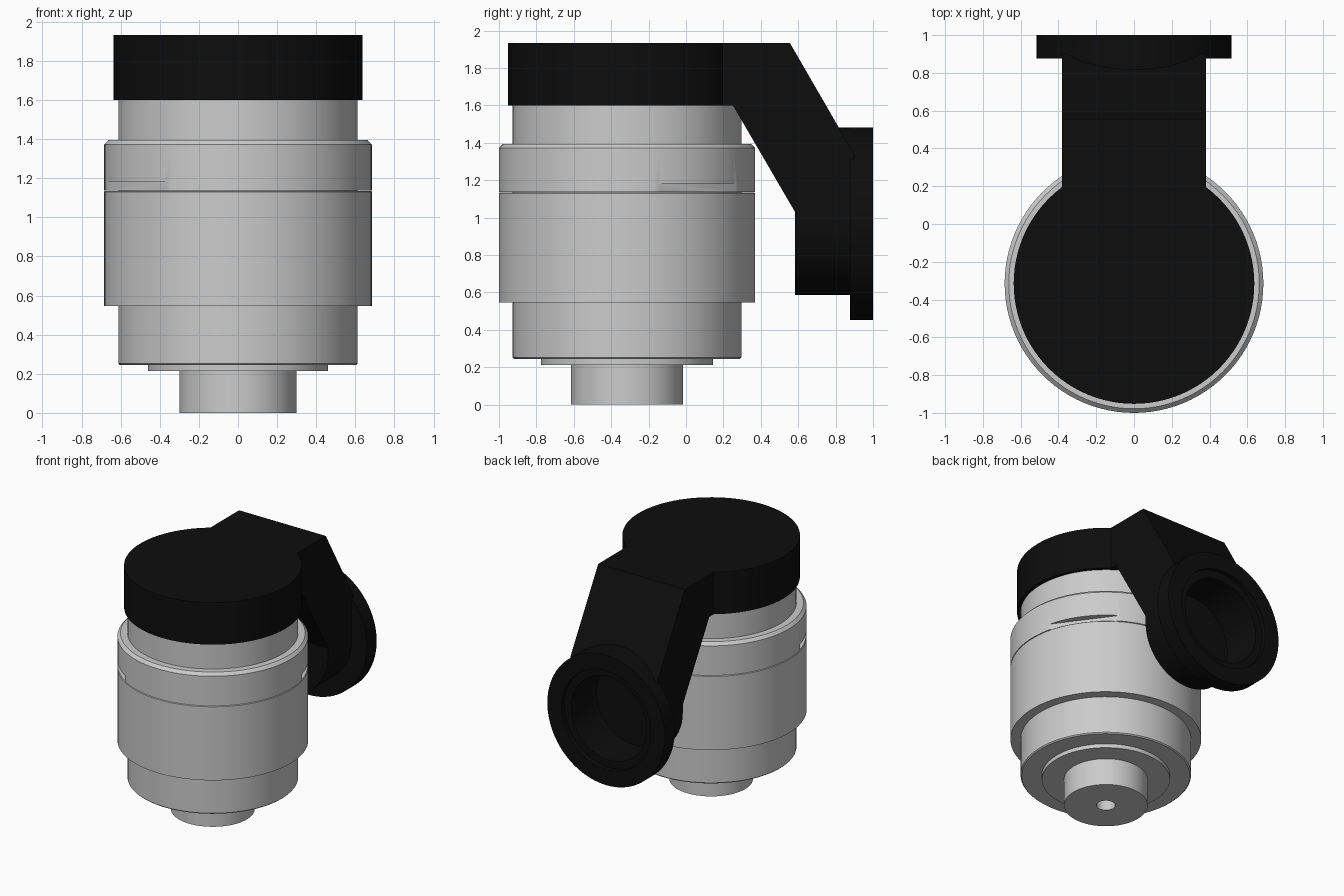
import bpy, bmesh
from math import pi, sin, cos, radians
from mathutils import Matrix, Vector

if "Cube" in bpy.data.objects:
    bpy.data.objects.remove(bpy.data.objects["Cube"])

CY = -0.315          # y of the main vertical axis
PZ = 0.967           # height of the horizontal port axis
UPRIGHT = Matrix.Translation((0, CY, 0))
PORT = Matrix.Translation((0, 0, PZ)) @ Matrix.Rotation(-pi / 2, 4, 'X')  # local z -> +y

black = bpy.data.materials.new("black_plastic")
black.diffuse_color = (0.004, 0.004, 0.004, 1)
black.use_nodes = True
black.node_tree.nodes["Principled BSDF"].inputs["Base Color"].default_value = black.diffuse_color


def finish(name, bm):
    bmesh.ops.remove_doubles(bm, verts=bm.verts, dist=1e-5)
    bmesh.ops.recalc_face_normals(bm, faces=bm.faces)
    me = bpy.data.meshes.new(name)
    bm.to_mesh(me)
    bm.free()
    ob = bpy.data.objects.new(name, me)
    bpy.context.collection.objects.link(ob)
    return ob


def lathe(name, profile, matrix, closed=False, n=96):
    """Revolve (radius, height) points round local z."""
    bm = bmesh.new()
    vs = [bm.verts.new((r, 0, z)) for r, z in profile]
    es = [bm.edges.new(p) for p in zip(vs, vs[1:])]
    if closed:
        es.append(bm.edges.new((vs[-1], vs[0])))
    bmesh.ops.spin(bm, geom=vs + es, cent=(0, 0, 0), axis=(0, 0, 1),
                   angle=2 * pi, steps=n, use_duplicate=False)
    bm.transform(matrix)
    return finish(name, bm)


def prism(name, points, offset):
    """Extrude a closed 3D outline along an offset vector."""
    bm = bmesh.new()
    f = bm.faces.new([bm.verts.new(p) for p in points])
    r = bmesh.ops.extrude_face_region(bm, geom=[f], use_keep_orig=True)
    bmesh.ops.translate(bm, vec=offset,
                        verts=[v for v in r['geom'] if isinstance(v, bmesh.types.BMVert)])
    return finish(name, bm)


def boolean(ob, tool, op):
    m = ob.modifiers.new(op, 'BOOLEAN')
    m.object, m.operation, m.solver = tool, op, 'EXACT'
    bpy.context.view_layer.objects.active = ob
    bpy.ops.object.modifier_apply(modifier=m.name)
    bpy.data.objects.remove(tool)


def smooth(ob):
    bpy.ops.object.select_all(action='DESELECT')
    ob.select_set(True)
    bpy.context.view_layer.objects.active = ob
    bpy.ops.object.shade_smooth_by_angle(angle=radians(25))


# Inner body: stem with centre hole, flange, lower body and neck
body = lathe("inner_body", [
    (0, 0.3), (0.068, 0.3), (0.068, 0), (0.30, 0), (0.30, 0.213), (0.46, 0.213),
    (0.46, 0.245), (0.604, 0.245), (0.612, 0.253), (0.612, 1.60), (0, 1.60)], UPRIGHT)

# Sleeve in two rings with a seam between them
lower = lathe("lower_sleeve", [
    (0.61, 0.547), (0.685, 0.547), (0.685, 1.13), (0.68, 1.135), (0.61, 1.135)],
    UPRIGHT, closed=True)
upper = lathe("upper_collar", [
    (0.61, 1.137), (0.685, 1.137), (0.685, 1.372), (0.663, 1.395), (0.61, 1.395)],
    UPRIGHT, closed=True)

# Two opposite flat notches at the foot of the collar
for a in (36, 216):
    turn = UPRIGHT @ Matrix.Rotation(radians(a), 4, 'Z')
    pts = [turn @ Vector(p) for p in
           ((0.635, -0.4, 1.1), (0.9, -0.4, 1.1), (0.9, 0.4, 1.1), (0.635, 0.4, 1.1))]
    boolean(upper, prism("notch_cutter", pts, (0, 0, 0.082)), 'DIFFERENCE')

# Black cap
cap = lathe("cap_and_side_port", [(0, 1.60), (0.637, 1.60), (0.637, 1.933), (0, 1.933)], UPRIGHT)

# Cranked arm: side profile intersected with a round-bottomed front outline
side = [(-0.1, 1.933), (0.556, 1.933), (0.818, 1.48), (0.9, 1.338), (0.9, 0.5),
        (0.583, 0.5), (0.583, 1.03), (0.251, 1.60), (-0.1, 1.60)]
arm = prism("arm", [(-0.6, y, z) for y, z in side], (1.2, 0, 0))
outline = [(0.38 * cos(pi + pi * i / 48), PZ + 0.38 * sin(pi + pi * i / 48)) for i in range(49)]
outline += [(0.38, 2.2), (-0.38, 2.2)]
boolean(arm, prism("arm_outline", [(x, -0.3, z) for x, z in outline], (0, 1.5, 0)), 'INTERSECT')

# Port flange, and the web that fills between it and the arm slope
flange = lathe("port_flange", [(0, 0.877), (0.515, 0.877), (0.515, 1.0), (0, 1.0)], PORT)
arc = [radians(43.125 + 3.75 * i) for i in range(26)]
web = prism("web", [(0.515 * cos(a), 0.818, PZ + 0.515 * sin(a)) for a in arc], (0, 0.1, 0))
for part in (arm, web, flange):
    boolean(cap, part, 'UNION')

# Stepped bore in the port
bore = lathe("bore_cutter", [(0, 0.65), (0.33, 0.65), (0.33, 0.965), (0.39, 0.965),
                             (0.39, 1.1), (0, 1.1)], PORT)
boolean(cap, bore, 'DIFFERENCE')
cap.data.materials.clear()
cap.data.materials.append(black)

for ob in (body, lower, upper, cap):
    smooth(ob)
